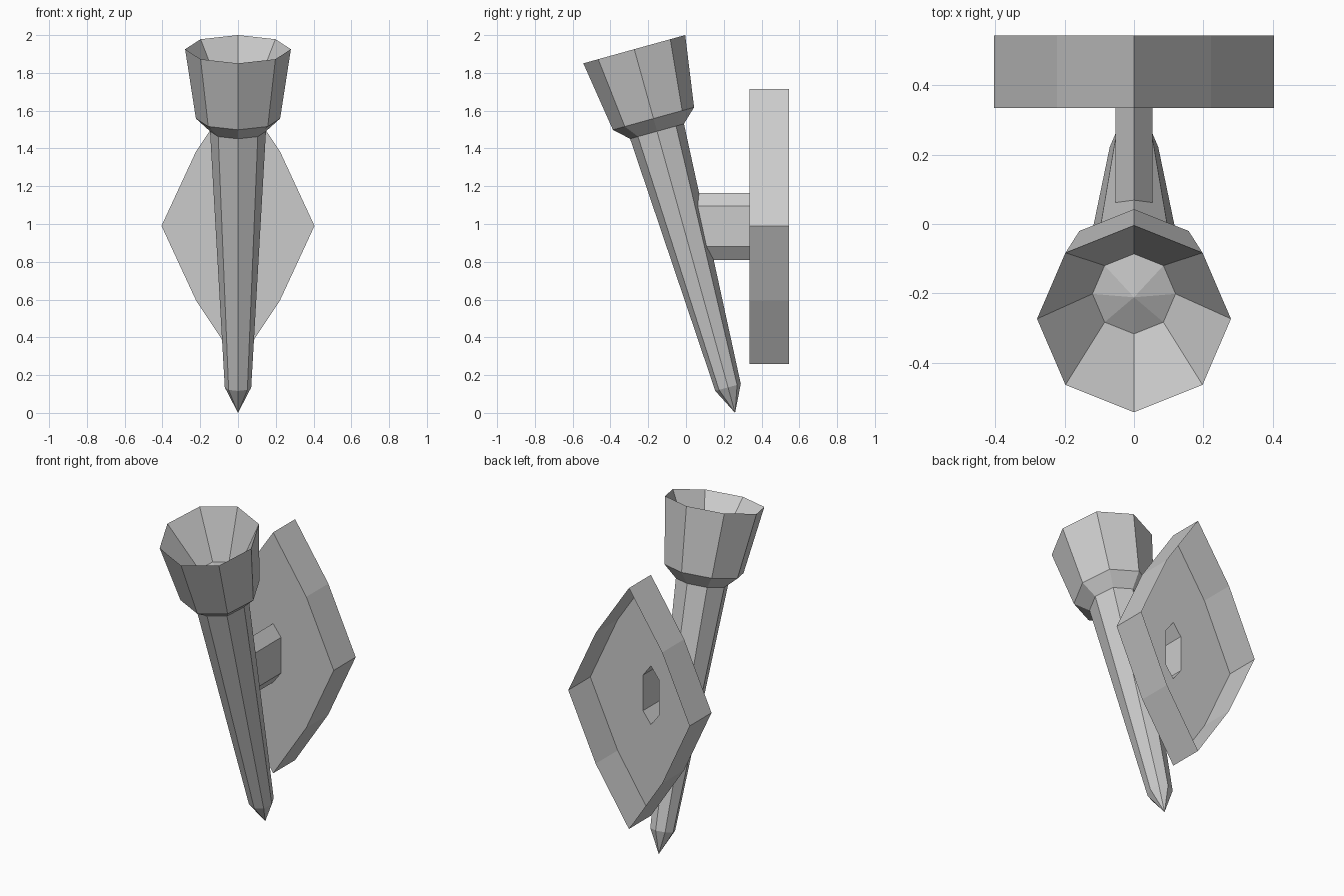
import bpy, bmesh, math
from mathutils import Matrix

if "Cube" in bpy.data.objects:
    bpy.data.objects.remove(bpy.data.objects["Cube"])


def finish(name, bm):
    bmesh.ops.recalc_face_normals(bm, faces=bm.faces)
    me = bpy.data.meshes.new(name)
    bm.to_mesh(me)
    bm.free()
    ob = bpy.data.objects.new(name, me)
    bpy.context.collection.objects.link(ob)
    return ob


def ring(bm, pts):
    return [bm.verts.new(p) for p in pts]


def bridge(bm, a, b):
    n = len(a)
    for i in range(n):
        j = (i + 1) % n
        bm.faces.new((a[i], a[j], b[j], b[i]))


# Torch: eight-sided turned profile (radius, height), tilted backwards at the foot
SIDES = 8
profile = [(0.07, 0.14), (0.148, 1.547), (0.223, 1.617), (0.28, 1.998), (0.12, 1.728)]
bm = bmesh.new()
rings = []
for r, h in profile:
    angles = [2 * math.pi * i / SIDES for i in range(SIDES)]
    rings.append(ring(bm, [(r * math.cos(a), r * math.sin(a), h) for a in angles]))
for a, b in zip(rings, rings[1:]):
    bridge(bm, a, b)
# Pointed foot and slightly raised cup floor
for loop, h in ((rings[0], 0.0), (rings[-1], 1.765)):
    tip = bm.verts.new((0, 0, h))
    for i in range(SIDES):
        bm.faces.new((loop[i], loop[(i + 1) % SIDES], tip))
bm.transform(Matrix.Translation((0, 0.26, 0)) @ Matrix.Rotation(math.radians(15.5), 4, 'X'))
finish("torch", bm)


# Wall bracket: open-backed diamond plate with a hollow six-sided arm
def mirrored(half):
    return half + [(-x, z) for x, z in reversed(half) if x > 0]


plate = mirrored([(0, 1.715), (0.222, 1.385), (0.405, 0.99), (0.222, 0.595), (0, 0.26)])
arm = mirrored([(0, 1.165), (0.053, 1.095), (0.053, 0.88), (0, 0.81)])
FRONT, BACK, ARM_END = 0.335, 0.545, 0.02

bm = bmesh.new()
front_loops = []
for outline, y in ((plate, BACK), (arm, ARM_END)):
    near = ring(bm, [(x, FRONT, z) for x, z in outline])
    far = ring(bm, [(x, y, z) for x, z in outline])
    bridge(bm, near, far)
    front_loops.append(near)
# Plate face with the arm opening left free
edges = [bm.edges.get((l[i], l[(i + 1) % len(l)])) for l in front_loops for i in range(len(l))]
bmesh.ops.triangle_fill(bm, use_beauty=True, use_dissolve=False, edges=edges, normal=(0, -1, 0))
finish("wall_bracket", bm)
